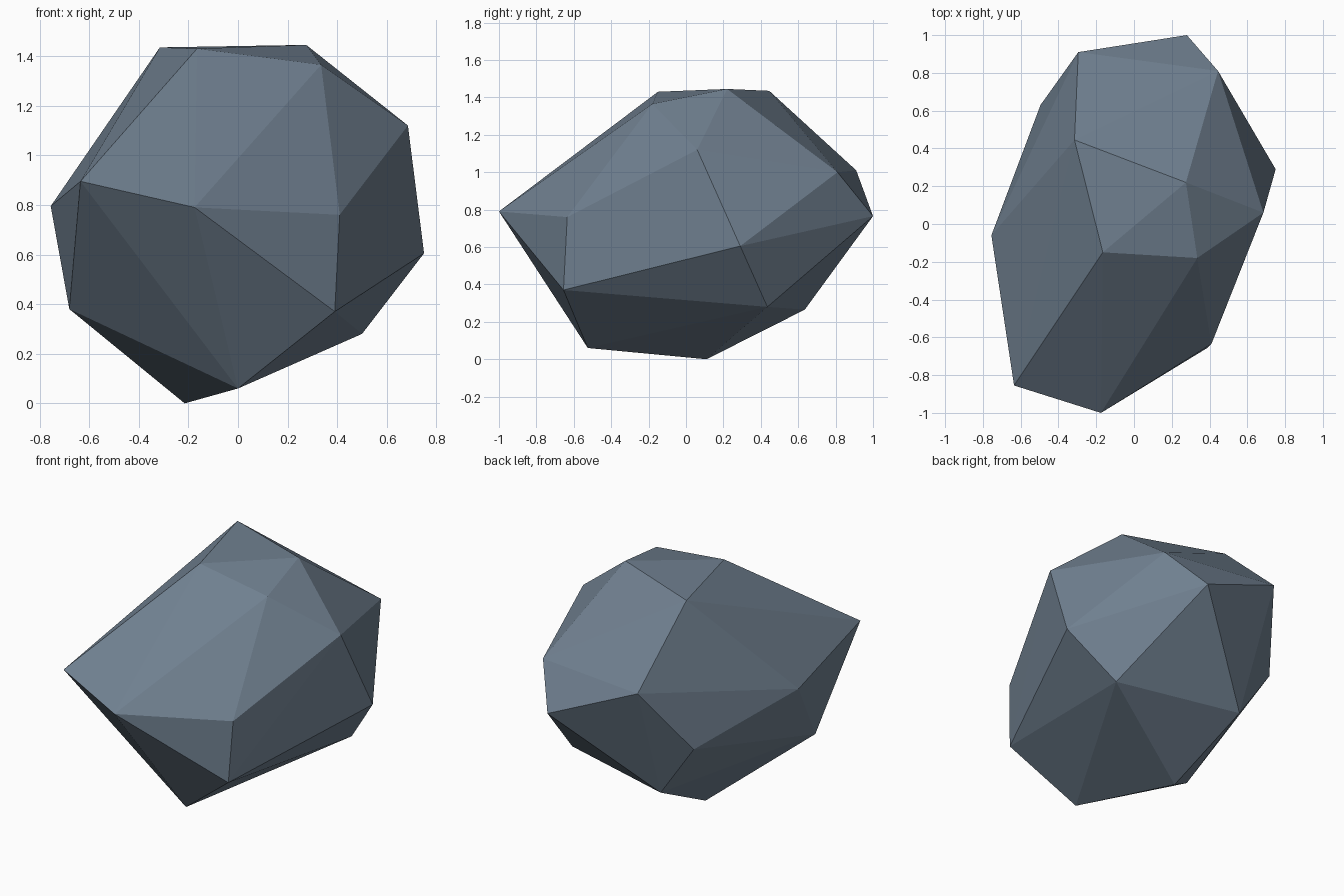
import bpy
import bmesh
from mathutils import Vector

default_cube = bpy.data.objects.get("Cube")
if default_cube:
    bpy.data.objects.remove(default_cube, do_unlink=True)


def flat_material(name, colour):
    material = bpy.data.materials.new(name)
    material.use_nodes = True
    material.diffuse_color = colour
    shader = next(n for n in material.node_tree.nodes if n.type == "BSDF_PRINCIPLED")
    shader.inputs["Base Color"].default_value = colour
    shader.inputs["Roughness"].default_value = 0.9
    return material


def faceted_stone(name, corners, material):
    """Wrap a flat-shaded convex skin around the corner points."""
    bm = bmesh.new()
    for corner in corners:
        bm.verts.new(Vector(corner))
    hull = bmesh.ops.convex_hull(bm, input=list(bm.verts))
    loose = [v for v in hull["geom_interior"] if isinstance(v, bmesh.types.BMVert)]
    bmesh.ops.delete(bm, geom=loose, context="VERTS")
    bmesh.ops.recalc_face_normals(bm, faces=list(bm.faces))
    for face in bm.faces:
        face.smooth = False
    mesh = bpy.data.meshes.new(name)
    bm.to_mesh(mesh)
    bm.free()
    mesh.materials.append(material)
    stone = bpy.data.objects.new(name, mesh)
    bpy.context.collection.objects.link(stone)
    return stone


# Chipped corners, grouped by where they sit on the stone
crown = [(-0.315, 0.445, 1.435), (-0.165, -0.15, 1.43),
         (0.275, 0.22, 1.445), (0.335, -0.18, 1.365)]
front_corners = [(-0.635, -0.855, 0.895), (-0.175, -1, 0.79),
                 (0.41, -0.635, 0.76), (0.39, -0.655, 0.37)]
left_corners = [(0.685, 0.06, 1.12), (0.75, 0.29, 0.605), (0.5, 0.435, 0.28)]
right_corners = [(-0.755, -0.06, 0.795), (-0.68, -0.335, 0.38), (-0.495, 0.63, 0.6)]
back_corners = [(0.28, 1, 0.765), (0.445, 0.81, 1), (-0.295, 0.91, 1.01)]
underside = [(0, -0.525, 0.06), (-0.215, 0.11, 0), (-0.265, 0.635, 0.265)]

# Single slate-coloured boulder
slate = flat_material("slate_grey", (0.162, 0.216, 0.279, 1))
faceted_stone("boulder", crown + front_corners + left_corners + right_corners
              + back_corners + underside, slate)
